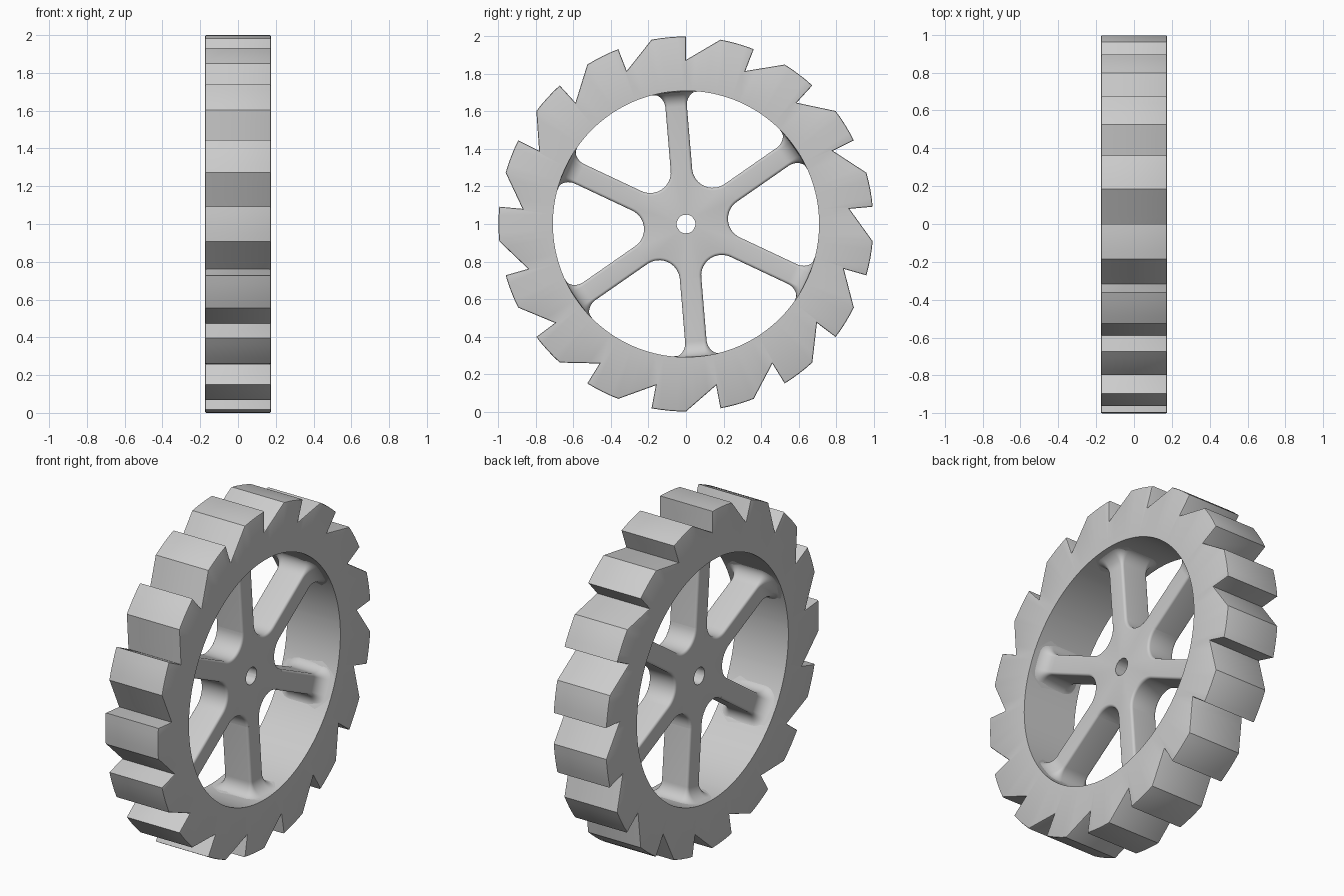
import bpy, bmesh
from math import sin, cos, pi, radians, sqrt

cube = bpy.data.objects.get("Cube")
if cube:
    bpy.data.objects.remove(cube, do_unlink=True)

TEETH, SPOKES = 17, 6
RIM_HALF, RIM_INNER, VALLEY = 0.175, 0.71, 0.875
WEB_HALF, SPOKE_HALF, EDGE = 0.0875, 0.0575, 0.015
POCKET_R, FLARE = 0.11, 0.085
SPOKE_TILT = radians(-4.8)

grey = bpy.data.materials.new("plain grey")
grey.use_nodes = True
grey.diffuse_color = (0.6, 0.6, 0.6, 1)
grey.node_tree.nodes["Principled BSDF"].inputs["Base Color"].default_value = (0.6, 0.6, 0.6, 1)


def place(x, angle, along, side=0.0):
    """Wheel coordinates: distance along a spoke direction and sideways from it."""
    return (x, along * sin(angle) + side * cos(angle),
            1 + along * cos(angle) - side * sin(angle))


def loft(bm, rows, wrap=False, caps=False):
    """Skin closed rows of points with quads."""
    rings = [[bm.verts.new(p) for p in row] for row in rows]
    n = len(rings[0])
    for a, b in zip(rings, rings[1:] + (rings[:1] if wrap else [])):
        for i in range(n):
            j = (i + 1) % n
            bm.faces.new((a[i], a[j], b[j], b[i]))
    if caps:
        bm.faces.new(rings[0])
        bm.faces.new(rings[-1])
    return rings


def finish(bm, name):
    bmesh.ops.recalc_face_normals(bm, faces=bm.faces[:])
    mesh = bpy.data.meshes.new(name)
    bm.to_mesh(mesh)
    bm.free()
    obj = bpy.data.objects.new(name, mesh)
    bpy.context.collection.objects.link(obj)
    mesh.materials.append(grey)
    bpy.ops.object.select_all(action="DESELECT")
    obj.select_set(True)
    bpy.context.view_layer.objects.active = obj
    bpy.ops.object.shade_smooth_by_angle(angle=radians(35))
    return obj


# Toothed rim: each tooth is a radial drop, a straight ramp and an arc
step = 2 * pi / TEETH
outer, inner = [], []
for tooth in range(TEETH):
    a0 = tooth * step
    foot = place(0, a0, VALLEY)
    crest = place(0, a0 + step / 2, 1)
    for k in range(9):
        f = k / 8
        if k < 4:
            m = k / 4
            outer.append([p + (q - p) * m for p, q in zip(foot, crest)])
        else:
            outer.append(place(0, a0 + f * step, 1))
        inner.append(place(0, a0 + min(f, 0.95) * step, RIM_INNER))

at = lambda loop, x: [(x, p[1], p[2]) for p in loop]
bm = bmesh.new()
rings = loft(bm, [at(outer, -RIM_HALF), at(outer, RIM_HALF),
                  at(inner, RIM_HALF), at(inner, -RIM_HALF)], wrap=True)
rim_edges = [bm.edges.get((r[i - 1], r[i])) for r in rings[:2] for i in range(len(r))]
bmesh.ops.recalc_face_normals(bm, faces=bm.faces[:])
bmesh.ops.bevel(bm, geom=rim_edges, offset=0.008, segments=2, profile=0.5, affect="EDGES")
finish(bm, "toothed_rim")

# Hub plate: concave arcs between the spokes, rounded edges, round bore
centre = (SPOKE_HALF + POCKET_R) / sin(pi / SPOKES)


def hub_row(x, inset):
    row = []
    for s in range(SPOKES):
        mid = SPOKE_TILT + (s + 0.5) * 2 * pi / SPOKES
        for k in range(17):
            a = radians(-60 + 120 * k / 16)
            r = POCKET_R + inset
            row.append(place(x, mid, centre - r * cos(a), r * sin(a)))
    return row


def bore_row(x):
    row = []
    for _, y, z in hub_row(0, 0):
        d = sqrt(y * y + (z - 1) ** 2)
        row.append((x, y / d * 0.05, 1 + (z - 1) / d * 0.05))
    return row


arc = [radians(90 * k / 4) for k in range(5)]
front = [(WEB_HALF - EDGE * (1 - sin(a)), EDGE * (1 - cos(a))) for a in reversed(arc)]
back = [(-x, d) for x, d in reversed(front)]
bm = bmesh.new()
loft(bm, [bore_row(WEB_HALF)] + [hub_row(x, d) for x, d in front + back]
     + [bore_row(-WEB_HALF)], wrap=True)
finish(bm, "hub")

# Spokes: rounded bars that flare into the rim
start = centre * cos(pi / SPOKES)
stations = [(start, 0.0)]
for k in range(11):
    a = radians(9 * k)
    stations.append((RIM_INNER + 0.002 - FLARE * (1 - sin(a)), FLARE * (1 - cos(a))))


def spoke_row(angle, t, grow):
    r, row = EDGE + grow, []
    for q, (sx, sy) in enumerate(((1, 1), (-1, 1), (-1, -1), (1, -1))):
        for k in range(7):
            a = (q + k / 6) * pi / 2
            x = sx * (WEB_HALF - EDGE) + r * cos(a)
            y = sy * (SPOKE_HALF - EDGE) + r * sin(a)
            # follow the curved inner wall of the rim
            sag = RIM_INNER - sqrt(RIM_INNER ** 2 - y * y)
            row.append(place(x, angle, t - sag * grow / FLARE, y))
    return row


for s in range(SPOKES):
    bm = bmesh.new()
    angle = SPOKE_TILT + s * 2 * pi / SPOKES
    loft(bm, [spoke_row(angle, t, g) for t, g in stations], caps=True)
    finish(bm, f"spoke_{s + 1}")
